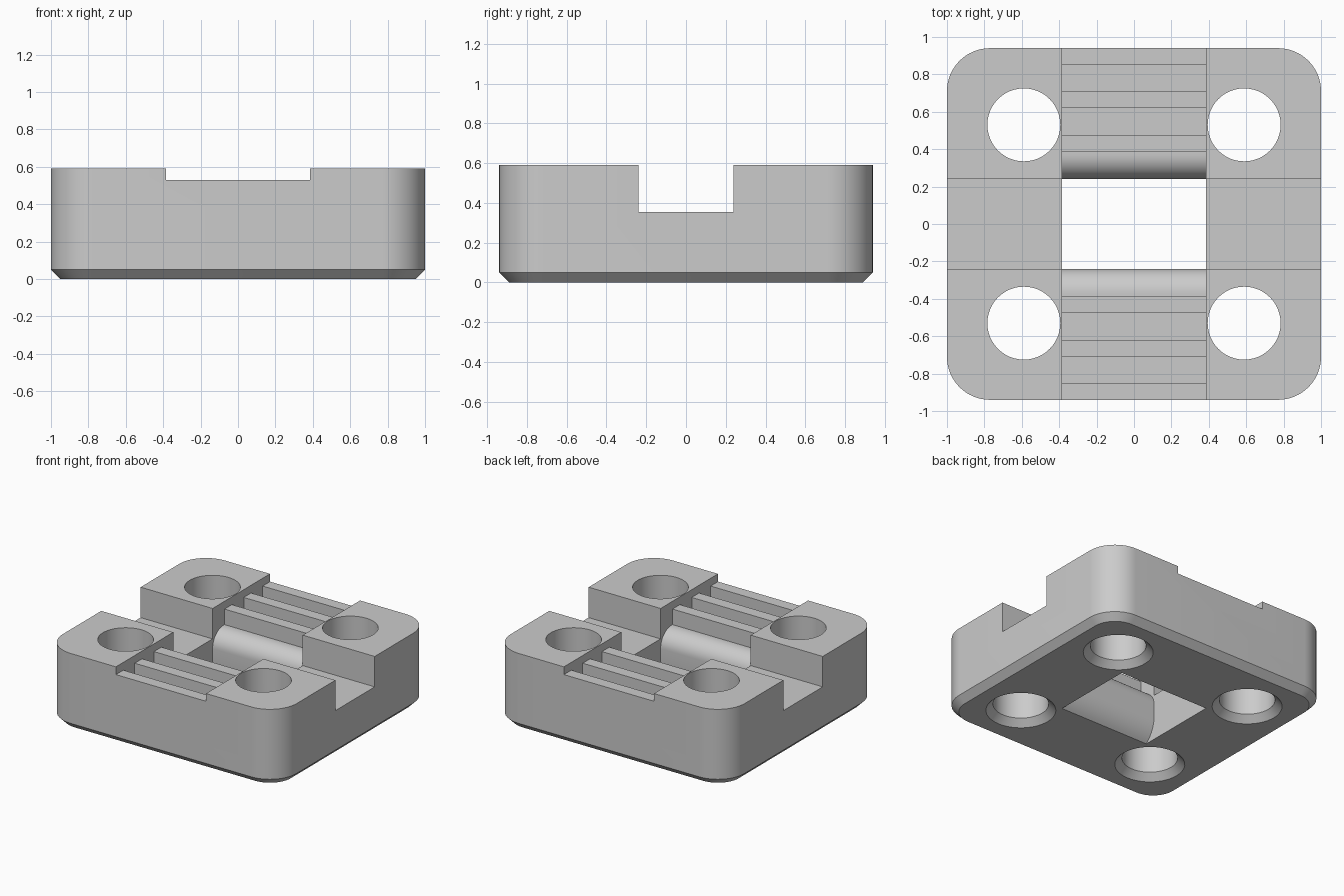
import bpy, bmesh, math

cube = bpy.data.objects.get("Cube")
if cube:
    bpy.data.objects.remove(cube, do_unlink=True)

HALF_X, HALF_Y, TOP = 1.0, 0.94, 0.59
CORNER, CHAMFER = 0.23, 0.05
THROAT, CHANNEL = 0.24, 0.385
CREST, VALLEY = 0.53, 0.41

grey = bpy.data.materials.new("plain grey")
grey.use_nodes = True
colour = (0.6, 0.6, 0.6, 1)
grey.diffuse_color = colour
grey.node_tree.nodes["Principled BSDF"].inputs["Base Color"].default_value = colour


def loft(name, rings):
    """Closed solid through matching rings of points."""
    bm = bmesh.new()
    loops = [[bm.verts.new(p) for p in ring] for ring in rings]
    n = len(loops[0])
    for a, b in zip(loops, loops[1:]):
        for i in range(n):
            j = (i + 1) % n
            bm.faces.new((a[i], a[j], b[j], b[i]))
    bm.faces.new(loops[0][::-1])
    bm.faces.new(loops[-1])
    bmesh.ops.recalc_face_normals(bm, faces=bm.faces)
    mesh = bpy.data.meshes.new(name)
    bm.to_mesh(mesh)
    bm.free()
    mesh.materials.append(grey)
    obj = bpy.data.objects.new(name, mesh)
    bpy.context.collection.objects.link(obj)
    return obj


def arc(cx, cy, r, start, end, steps):
    angles = [math.radians(start + (end - start) * i / steps) for i in range(steps + 1)]
    return [(cx + r * math.cos(a), cy + r * math.sin(a)) for a in angles]


def rounded_ring(inset, z):
    r, ring = CORNER - inset, []
    for k, (sx, sy) in enumerate(((1, 1), (-1, 1), (-1, -1), (1, -1))):
        cx, cy = sx * (HALF_X - CORNER), sy * (HALF_Y - CORNER)
        ring += arc(cx, cy, r, 90 * k, 90 * k + 90, 16)
    return [(x, y, z) for x, y in ring]


def prism_x(name, profile, half):
    return loft(name, [[(x, y, z) for y, z in profile] for x in (-half, half)])


def cut(body, cutter):
    mod = body.modifiers.new(cutter.name, "BOOLEAN")
    mod.operation, mod.solver, mod.object = "DIFFERENCE", "EXACT", cutter
    cutter.hide_render = True
    bpy.context.view_layer.objects.active = body
    bpy.ops.object.modifier_apply(modifier=mod.name)
    bpy.data.objects.remove(cutter, do_unlink=True)


# Block with rounded corners and a chamfered underside
body = loft("clamp_block", [rounded_ring(CHAMFER, 0), rounded_ring(0, CHAMFER),
                            rounded_ring(0, TOP)])

# Central channel: flared throat, rounded lip and square teeth
flare, lip = 0.24, 0.13
half = [(0.325, -0.1)]
half += [(y, z) for y, z in arc(THROAT + flare, 0.183, flare, 229.8, 180, 10)]
half += arc(THROAT + lip, VALLEY - lip, lip, 180, 90, 12)
for inner, outer in ((0.385, 0.475), (0.62, 0.71), (0.85, 1.1)):
    half += [(inner, VALLEY), (inner, CREST), (outer, CREST)]
    if outer < HALF_Y:
        half.append((outer, VALLEY))
half.append((1.1, 0.8))
profile = half + [(-y, z) for y, z in reversed(half)]
cut(body, prism_x("channel_cutter", profile, CHANNEL))

# Cross slot
slot = [(-THROAT, 0.355), (THROAT, 0.355), (THROAT, 0.8), (-THROAT, 0.8)]
cut(body, prism_x("slot_cutter", slot, 1.2))

# Four bolt holes, countersunk from below
for sx in (-1, 1):
    for sy in (-1, 1):
        rings = [[(x, y, z) for x, y in arc(sx * 0.589, sy * 0.53, r, 0, 352.5, 47)]
                 for r, z in ((0.295, -0.05), (0.195, 0.05), (0.195, 0.8))]
        cut(body, loft("hole_cutter", rings))

bpy.ops.object.select_all(action="DESELECT")
body.select_set(True)
bpy.context.view_layer.objects.active = body
bpy.ops.object.shade_smooth_by_angle(angle=math.radians(30))
